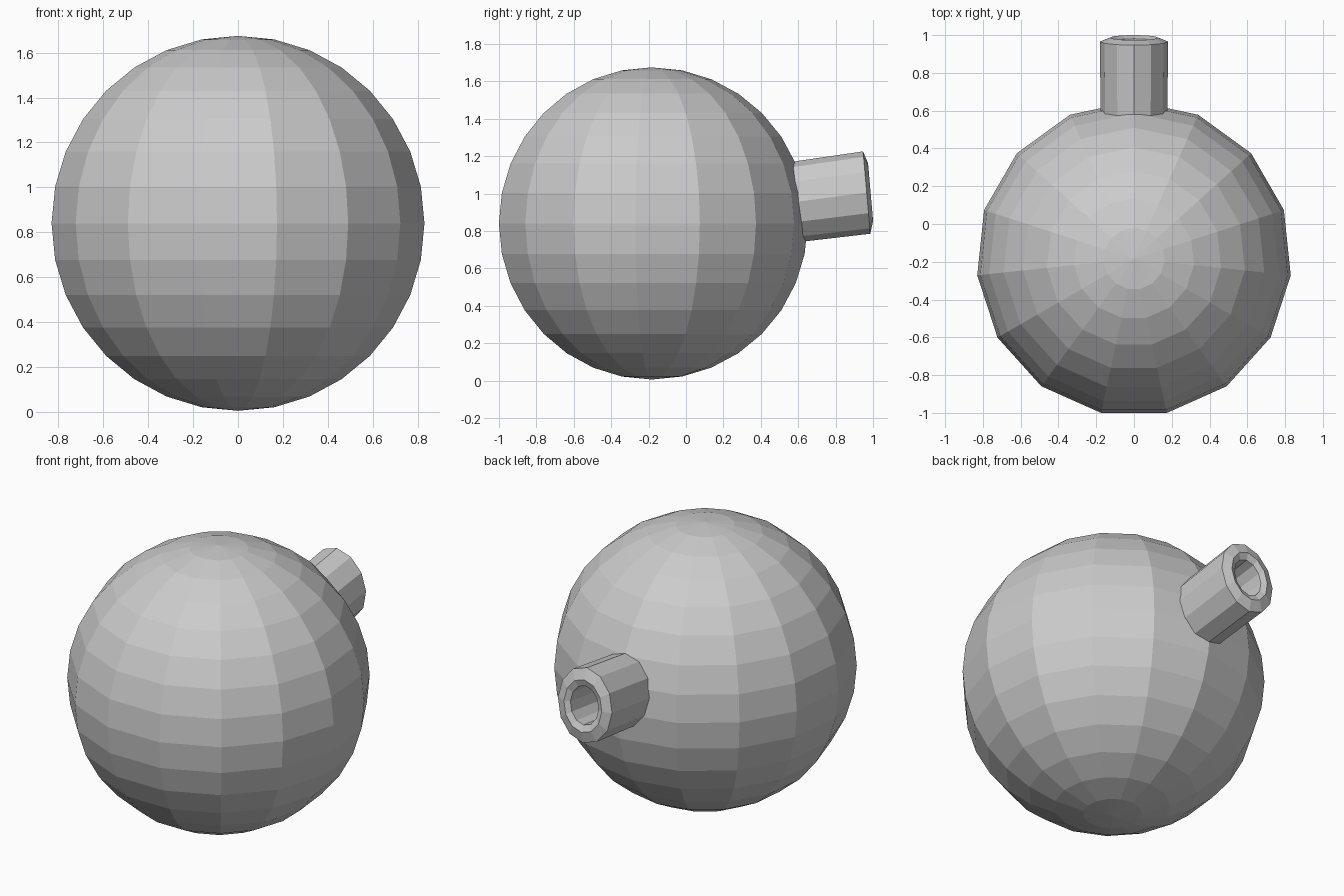
import bpy, bmesh
from math import sin, cos, pi, radians
from mathutils import Vector

if "Cube" in bpy.data.objects:
    bpy.data.objects.remove(bpy.data.objects["Cube"])


def loft(name, rings):
    """Skin a list of vertex rings; a single-point ring closes an end as a fan."""
    bm = bmesh.new()
    rows = [[bm.verts.new(p) for p in ring] for ring in rings]
    for a, b in zip(rows, rows[1:]):
        n = max(len(a), len(b))
        for i in range(n):
            j = (i + 1) % n
            if len(a) == 1:
                bm.faces.new((a[0], b[j], b[i]))
            elif len(b) == 1:
                bm.faces.new((a[i], a[j], b[0]))
            else:
                bm.faces.new((a[i], a[j], b[j], b[i]))
    bmesh.ops.recalc_face_normals(bm, faces=bm.faces[:])
    mesh = bpy.data.meshes.new(name)
    bm.to_mesh(mesh)
    bm.free()
    obj = bpy.data.objects.new(name, mesh)
    bpy.context.collection.objects.link(obj)
    return obj


# Round body: 15 segments around, 16 bands from pole to pole
R, CY, CZ = 0.8345, -0.184, 0.84
SEG, BANDS = 15, 16
rings = [[(0, CY, CZ - R)]]
for k in range(1, BANDS):
    t = -pi / 2 + pi * k / BANDS
    rings.append([(R * cos(t) * cos(pi / 2 + 2 * pi * i / SEG),
                   CY + R * cos(t) * sin(pi / 2 + 2 * pi * i / SEG),
                   CZ + R * sin(t)) for i in range(SEG)])
rings.append([(0, CY, CZ + R)])
loft("round_body", rings)

# Oval spout at the back, tilted slightly upward, with a bevelled lip and bore
BASE = Vector((0, 0.60, 0.957))
LIP = Vector((0, 0.966, 1.005))
AXIS = (LIP - BASE).normalized()
UP = Vector((0, -sin(radians(5)), cos(radians(5))))
SIDES = 12


def oval(offset, scale):
    c = LIP + AXIS * offset
    return [c + Vector((0.181 * scale * cos(2 * pi * i / SIDES), 0, 0))
            + UP * (0.221 * scale * sin(2 * pi * i / SIDES)) for i in range(SIDES)]


loft("spout", [oval(-0.45, 0.97), oval(0, 1.0), oval(0.021, 0.7),
               oval(0.005, 0.52), oval(-0.32, 0.5), [LIP - AXIS * 0.32]])
